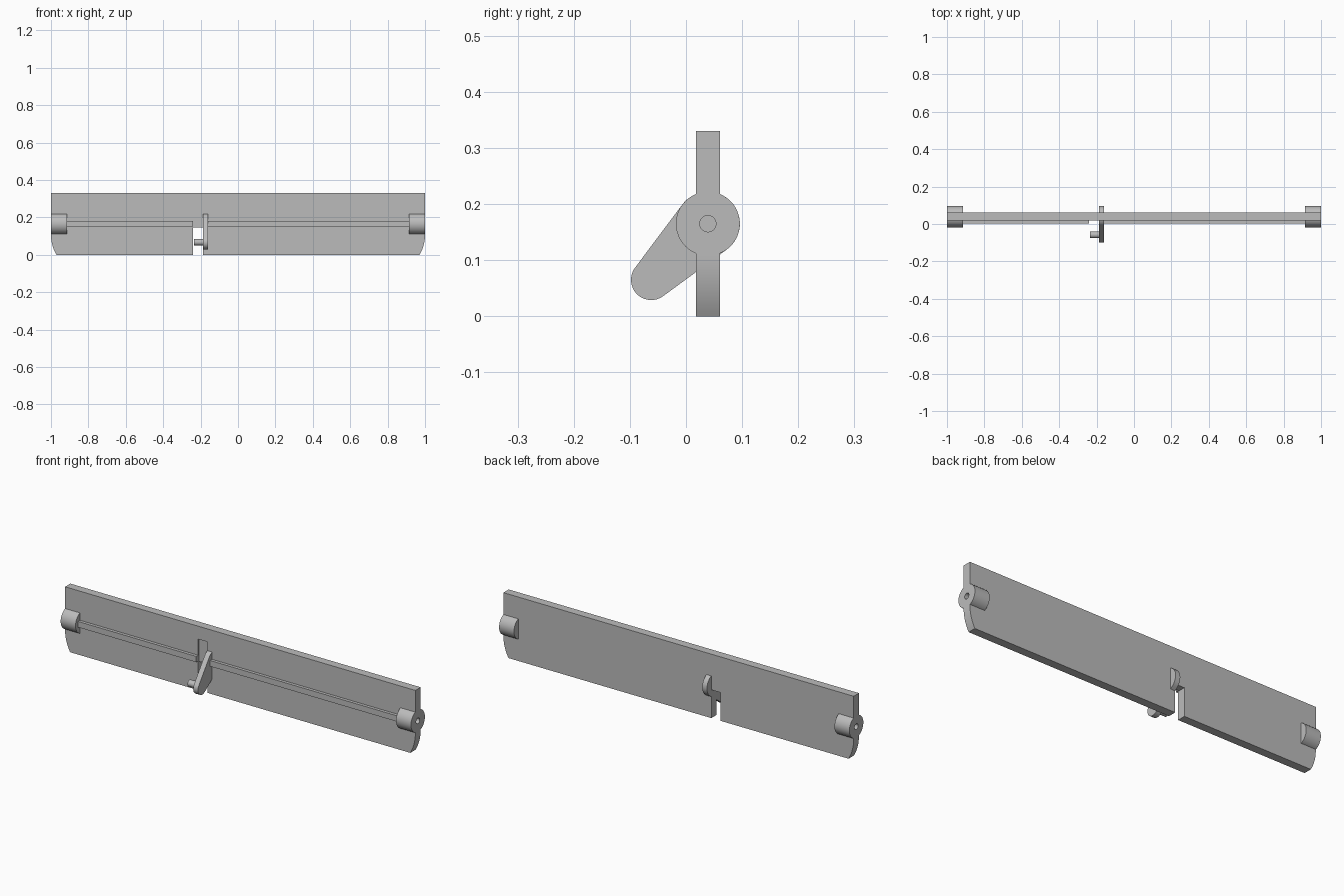
import bpy, bmesh, math
from mathutils import Vector

cube = bpy.data.objects.get("Cube")
if cube:
    bpy.data.objects.remove(cube, do_unlink=True)

gray = bpy.data.materials.new("plain gray")
gray.use_nodes = True
gray.diffuse_color = (0.5, 0.5, 0.5, 1)
gray.node_tree.nodes["Principled BSDF"].inputs["Base Color"].default_value = (0.5, 0.5, 0.5, 1)

AXIS_Y, AXIS_Z = 0.039, 0.165      # pivot line along x
HUB_R = 0.057
FRONT, BACK = 0.018, 0.061         # plate faces
HEIGHT = 0.33
SLOT_L, SLOT_R, SLOT_TOP = -0.24, -0.187, 0.146
ARM_R = -0.16
HUB_IN = 0.915


def prism(name, points, axis, start, end):
    """Extrude an outline along x (y-z outline) or y (x-z outline)."""
    bm = bmesh.new()
    if axis == "x":
        verts = [bm.verts.new((start, a, b)) for a, b in points]
        move = Vector((end - start, 0, 0))
    else:
        verts = [bm.verts.new((a, start, b)) for a, b in points]
        move = Vector((0, end - start, 0))
    face = bm.faces.new(verts)
    out = bmesh.ops.extrude_face_region(bm, geom=[face])
    moved = [v for v in out["geom"] if isinstance(v, bmesh.types.BMVert)]
    bmesh.ops.translate(bm, vec=move, verts=moved)
    bmesh.ops.recalc_face_normals(bm, faces=bm.faces[:])
    mesh = bpy.data.meshes.new(name)
    bm.to_mesh(mesh)
    bm.free()
    mesh.materials.append(gray)
    obj = bpy.data.objects.new(name, mesh)
    bpy.context.collection.objects.link(obj)
    return obj


def arc(cy, cz, r, a0, a1, n):
    return [(cy + r * math.cos(a0 + (a1 - a0) * i / n),
             cz + r * math.sin(a0 + (a1 - a0) * i / n)) for i in range(n + 1)]


def circle(cy, cz, r, n=48):
    return arc(cy, cz, r, 0, math.tau, n)[:-1]


def rect(a0, a1, b0, b1):
    return [(a0, b0), (a1, b0), (a1, b1), (a0, b1)]


def activate(obj):
    bpy.ops.object.select_all(action="DESELECT")
    obj.select_set(True)
    bpy.context.view_layer.objects.active = obj


def cut(obj, cutter):
    mod = obj.modifiers.new("cut", "BOOLEAN")
    mod.operation = "DIFFERENCE"
    mod.solver = "EXACT"
    mod.object = cutter
    activate(obj)
    bpy.ops.object.modifier_apply(modifier=mod.name)
    bpy.data.objects.remove(cutter, do_unlink=True)


def smooth(obj):
    activate(obj)
    bpy.ops.object.shade_smooth_by_angle(angle=math.radians(30))


# flap plate with rounded-in lower ends and a slot beside the crank
bend_r, bend_z = 0.217, 0.108
sweep = math.asin(bend_z / bend_r)
right_end = arc(1 - bend_r, bend_z, bend_r, -sweep, 0, 10)
left_end = [(-x, z) for x, z in reversed(right_end)]
outline = ([(SLOT_R, 0)] + right_end + [(1, HEIGHT), (-1, HEIGHT)] + left_end
           + [(SLOT_L, 0), (SLOT_L, SLOT_TOP), (SLOT_R, SLOT_TOP)])
plate = prism("flap_plate", outline, "y", FRONT, BACK)

# shallow relief above the slot
cut(plate, prism("relief_cutter", rect(SLOT_L, SLOT_R, SLOT_TOP - 0.01, 0.263),
                 "y", FRONT - 0.02, FRONT + 0.006))

# pivot hubs with bored ends
for side, name in ((1, "left_hub"), (-1, "right_hub")):
    hub = prism(name, circle(AXIS_Y, AXIS_Z, HUB_R), "x", side * HUB_IN, side)
    for part in (hub, plate):
        cut(part, prism("bore_cutter", circle(AXIS_Y, AXIS_Z, 0.0145, 32),
                        "x", side * 0.94, side * 1.05))
    smooth(hub)
smooth(plate)

# stiffening rib on the front, interrupted at the slot
for name, x0, x1 in (("right_rib", -HUB_IN - 0.01, SLOT_L),
                     ("left_rib", ARM_R - 0.01, HUB_IN + 0.01)):
    prism(name, rect(0.002, FRONT + 0.004, 0.15, 0.18), "x", x0, x1)

# tapered crank arm: hull of the hub circle and the tip circle
tip_y, tip_z, tip_r = -0.062, 0.065, 0.036
dy, dz = AXIS_Y - tip_y, AXIS_Z - tip_z
heading = math.atan2(dz, dy)
spread = math.acos((tip_r - HUB_R) / math.hypot(dy, dz))
arm = prism("crank_arm",
            arc(AXIS_Y, AXIS_Z, HUB_R, heading - spread, heading + spread, 32)
            + arc(tip_y, tip_z, tip_r, heading + spread,
                  heading + math.tau - spread, 24),
            "x", SLOT_R, ARM_R)
smooth(arm)

# crank pin
smooth(prism("crank_pin", circle(tip_y + 0.004, tip_z + 0.002, 0.017, 32),
             "x", -0.236, SLOT_R + 0.005))
